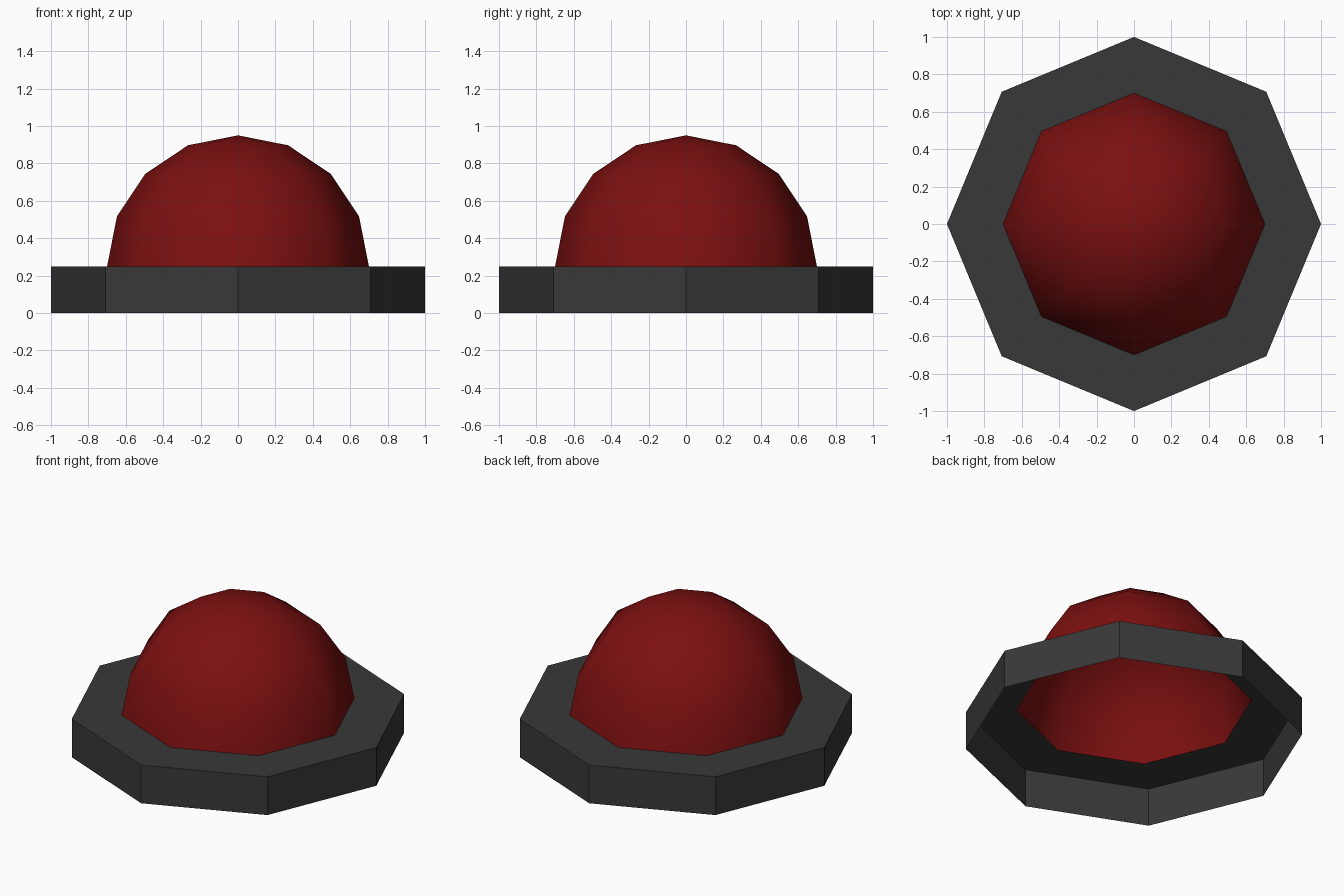
import bpy
from math import cos, sin, pi

if "Cube" in bpy.data.objects:
    bpy.data.objects.remove(bpy.data.objects["Cube"])

SIDES = 8


def material(name, rgb):
    mat = bpy.data.materials.new(name)
    mat.diffuse_color = (*rgb, 1)
    mat.use_nodes = True
    mat.node_tree.nodes["Principled BSDF"].inputs["Base Color"].default_value = mat.diffuse_color
    return mat


def lathe(name, profile, mat, smooth):
    """Open surface from (radius, z) points; a zero radius becomes a single pole."""
    verts, rings, faces = [], [], []
    for r, z in profile:
        start = len(verts)
        n = SIDES if r > 1e-6 else 1
        verts += [(r * cos(2 * pi * i / SIDES), r * sin(2 * pi * i / SIDES), z)
                  for i in range(n)]
        rings.append([start + i % n for i in range(SIDES)])
    for low, high in zip(rings, rings[1:]):
        for i in range(SIDES):
            j = (i + 1) % SIDES
            quad = [low[i], low[j], high[j], high[i]]
            faces.append(list(dict.fromkeys(quad)))
    mesh = bpy.data.meshes.new(name)
    mesh.from_pydata(verts, [], faces)
    mesh.polygons.foreach_set("use_smooth", [smooth] * len(faces))
    mesh.materials.append(mat)
    obj = bpy.data.objects.new(name, mesh)
    bpy.context.collection.objects.link(obj)
    return obj


dark_grey = material("dark_grey", (0.04, 0.04, 0.04))
dark_red = material("dark_red", (0.2, 0.005, 0.005))

# Base: octagonal wall and flat rim, open underneath
lathe("base_ring", [(1.0, 0.0), (1.0, 0.25), (0.7, 0.25)], dark_grey, False)

# Dome: hollow half sphere rising from the inner edge of the rim
dome_profile = [(0.7 * cos(k * pi / 8), 0.25 + 0.7 * sin(k * pi / 8)) for k in range(5)]
lathe("dome", dome_profile, dark_red, True)
